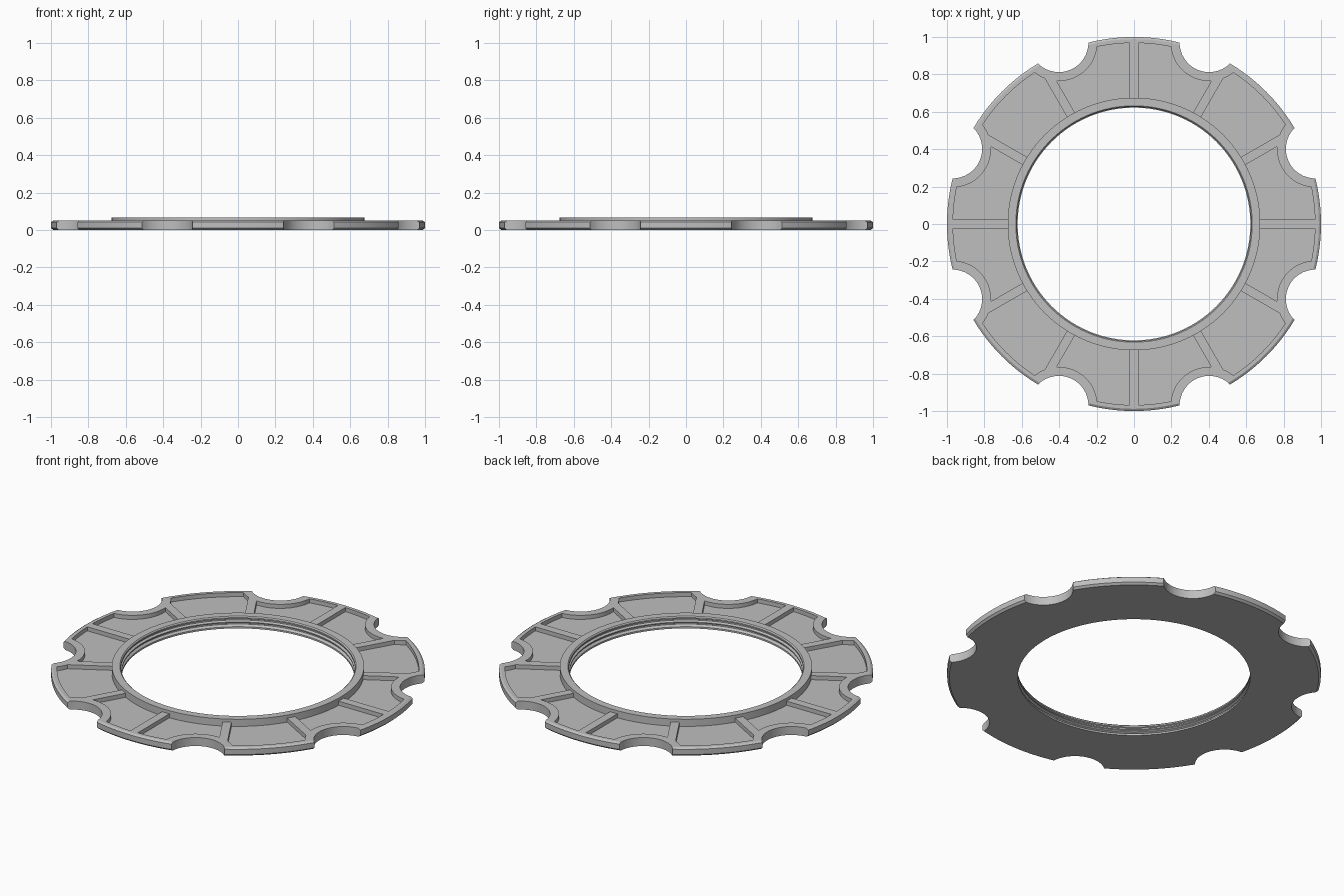
import bpy, bmesh
from math import cos, sin, pi, radians
from mathutils import Matrix, Vector

cube = bpy.data.objects.get("Cube")
if cube:
    bpy.data.objects.remove(cube, do_unlink=True)

SEGMENTS = 192
RIM_R = 0.675       # outside of the raised inner rim
BORE_R = 0.622
TOP = 0.05          # top of lip and ribs
FLOOR = 0.026       # pocket floor
RIM_TOP = 0.068

grey = bpy.data.materials.new("plain grey")
grey.use_nodes = True
colour = (0.52, 0.52, 0.52, 1)
grey.diffuse_color = colour
grey.node_tree.nodes["Principled BSDF"].inputs["Base Color"].default_value = colour


def finish(name, bm):
    bmesh.ops.recalc_face_normals(bm, faces=bm.faces)
    mesh = bpy.data.meshes.new(name)
    bm.to_mesh(mesh)
    bm.free()
    mesh.materials.append(grey)
    obj = bpy.data.objects.new(name, mesh)
    bpy.context.collection.objects.link(obj)
    return obj


def lathe(name, profile):
    """Turn a closed (radius, height) profile about the z axis."""
    bm = bmesh.new()
    rings = []
    for i in range(SEGMENTS):
        a = 2 * pi * i / SEGMENTS
        rings.append([bm.verts.new((r * cos(a), r * sin(a), z)) for r, z in profile])
    for i, ring in enumerate(rings):
        after = rings[(i + 1) % SEGMENTS]
        for j in range(len(profile)):
            k = (j + 1) % len(profile)
            bm.faces.new((ring[j], after[j], after[k], ring[k]))
    return finish(name, bm)


def notch_cylinders(name, radius):
    """Eight upright cylinders spaced around the edge."""
    bm = bmesh.new()
    for i in range(8):
        a = radians(22.5 + 45 * i)
        place = Matrix.Translation((1.05 * cos(a), 1.05 * sin(a), 0))
        bmesh.ops.create_cone(bm, cap_ends=True, segments=72, radius1=radius,
                              radius2=radius, depth=0.5, matrix=place)
    return finish(name, bm)


def rib_boxes(name):
    """Twelve radial bars that are kept standing between the pockets."""
    bm = bmesh.new()
    for i in range(12):
        place = (Matrix.Rotation(radians(30 * i), 4, "Z")
                 @ Matrix.Translation((0.82, 0, 0))
                 @ Matrix.Diagonal((0.5, 0.048, 0.5, 1)))
        bmesh.ops.create_cube(bm, size=1, matrix=place)
    return finish(name, bm)


def cut(target, cutter):
    mod = target.modifiers.new("cut", "BOOLEAN")
    mod.operation = "DIFFERENCE"
    mod.solver = "EXACT"
    mod.object = cutter
    bpy.context.view_layer.objects.active = target
    bpy.ops.object.modifier_apply(modifier=mod.name)
    bpy.data.objects.remove(cutter, do_unlink=True)


# Plate with chamfered outer edge and a thin ledge carrying the rim
plate = lathe("notched_plate", [
    (BORE_R, 0), (0.988, 0), (1, 0.011), (1, 0.042), (0.988, TOP),
    (RIM_R, TOP), (RIM_R, 0.01), (BORE_R, 0.01)])

# Pockets: a ring interrupted by ribs and by a border around each notch
pockets = lathe("pocket_cutter", [
    (0.66, FLOOR), (0.968, FLOOR), (0.968, 0.2), (0.66, 0.2)])
cut(pockets, rib_boxes("rib_cutter"))
cut(pockets, notch_cylinders("notch_border_cutter", 0.206))
cut(plate, pockets)
cut(plate, notch_cylinders("notch_cutter", 0.158))

# Raised inner rim with grooves in its bore
rim = lathe("inner_rim", [
    (BORE_R, 0.01), (RIM_R, 0.01), (RIM_R, RIM_TOP), (0.632, RIM_TOP),
    (0.626, 0.062), (0.626, 0.054), (0.634, 0.050), (0.634, 0.044),
    (BORE_R, 0.038), (BORE_R, 0.032), (0.634, 0.026), (0.634, 0.020)])

for obj in (plate, rim):
    bpy.ops.object.select_all(action="DESELECT")
    obj.select_set(True)
    bpy.context.view_layer.objects.active = obj
    bpy.ops.object.shade_smooth_by_angle(angle=radians(25))
